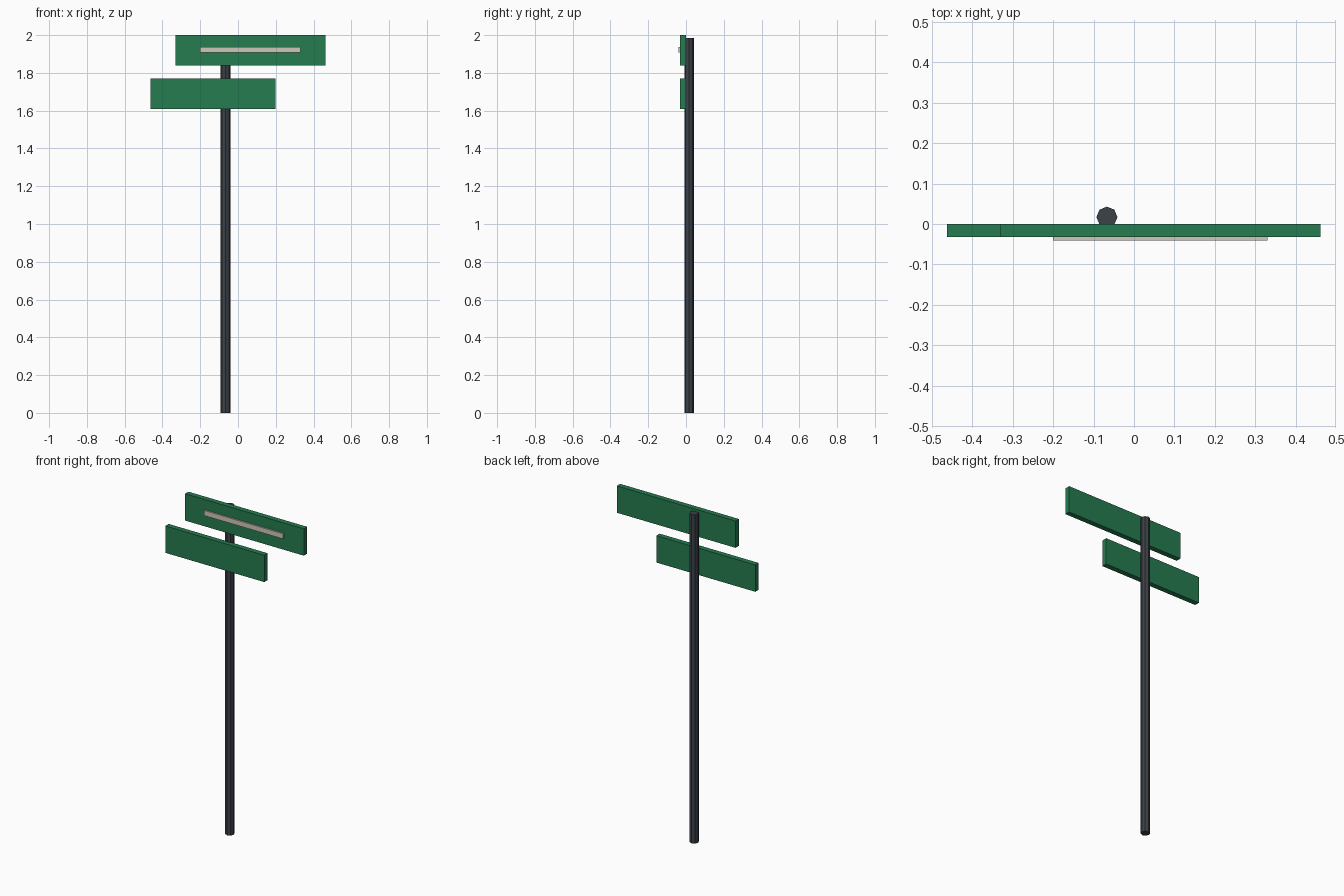
import bpy

cube = bpy.data.objects.get("Cube")
if cube:
    bpy.data.objects.remove(cube, do_unlink=True)


def material(name, rgb):
    mat = bpy.data.materials.new(name)
    mat.use_nodes = True
    colour = (*rgb, 1.0)
    mat.diffuse_color = colour
    bsdf = next(n for n in mat.node_tree.nodes if n.type == "BSDF_PRINCIPLED")
    bsdf.inputs["Base Color"].default_value = colour
    return mat


def finish(name, mat):
    obj = bpy.context.object
    obj.name = name
    obj.data.materials.append(mat)
    bpy.ops.object.transform_apply(location=False, rotation=True, scale=True)
    return obj


def box(name, x, y, z, mat):
    """Box from (min, max) ranges on each axis."""
    ranges = (x, y, z)
    bpy.ops.mesh.primitive_cube_add(size=1, location=[(a + b) / 2 for a, b in ranges])
    bpy.context.object.scale = [b - a for a, b in ranges]
    return finish(name, mat)


green = material("sign green", (0.019, 0.2, 0.08))
dark = material("dark metal", (0.045, 0.054, 0.065))
pale = material("pale strip", (0.62, 0.57, 0.49))

# Eight-sided pole
height = 1.985
bpy.ops.mesh.primitive_cylinder_add(vertices=8, radius=0.026, depth=height,
                                    location=(-0.067, 0.017, height / 2))
finish("pole", dark)

# Two staggered sign boards
board_y = (-0.032, 0.0)
box("upper_sign", (-0.331, 0.462), board_y, (1.838, 2.0), green)
box("lower_sign", (-0.463, 0.198), board_y, (1.608, 1.77), green)

# Raised strip on the upper board
box("upper_sign_strip", (-0.2, 0.33), (-0.041, -0.032), (1.907, 1.938), pale)
